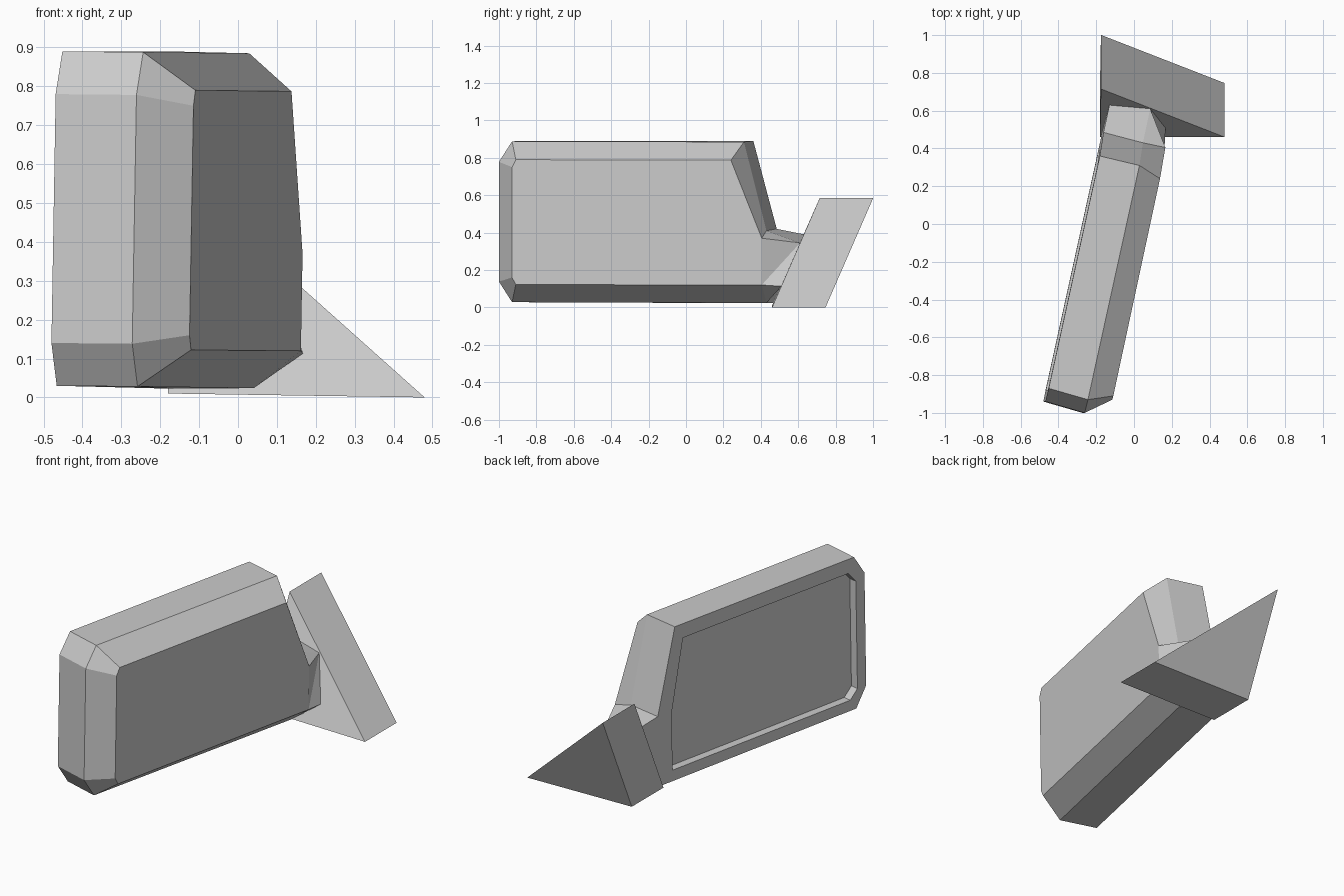
import bpy, bmesh

if "Cube" in bpy.data.objects:
    bpy.data.objects.remove(bpy.data.objects["Cube"])


def make_object(name, verts, faces):
    bm = bmesh.new()
    vs = [bm.verts.new(v) for v in verts]
    for f in faces:
        bm.faces.new([vs[i] for i in f])
    bmesh.ops.recalc_face_normals(bm, faces=bm.faces)
    mesh = bpy.data.meshes.new(name)
    bm.to_mesh(mesh)
    bm.free()
    ob = bpy.data.objects.new(name, mesh)
    bpy.context.collection.objects.link(ob)
    return ob


def ring(profile, x0, slope=0.22):
    """Place a (y, z) outline on a slanted plane; x0 is the x at y = 0."""
    return [(x0 + slope * y + 0.017 * (z - 0.14), y, z) for y, z in profile]


# Housing outlines: open glass side, widest middle, smaller back panel
rim = ring([(-.87, .03), (-.94, .14), (-.94, .78), (-.87, .89),
            (.36, .89), (.485, .42), (.635, .39), (.55, .022)], -.273)
middle = ring([(-.93, .028), (-1, .138), (-1, .778), (-.93, .888),
               (.31, .885), (.43, .41), (.61, .345), (.43, .024)], -.052)
panel = ring([(-.91, .122), (-.93, .16), (-.93, .75), (-.91, .79),
              (.24, .787), (.405, .37), (.405, .12)], .075, .215)
neck_low = [(.167, .51, .113)]

# Glass recess opening and floor
opening = ring([(-.83, .09), (-.88, .14), (-.88, .75), (-.83, .81),
                (.305, .81), (.39, .41), (.39, .085)], -.273)
glass = [(x + .045, y - .01, z) for x, y, z in opening]

A, B, C, D, G, H = 0, 8, 16, 23, 24, 31   # start index of each ring
faces = [(A + i, A + (i + 1) % 8, B + (i + 1) % 8, B + i) for i in range(8)]
faces += [(B + i, B + i + 1, C + i + 1, C + i) for i in range(5)]
# Neck facets that reach into the mount
faces += [(B + 5, B + 6, C + 5), (C + 5, B + 6, C + 6), (C + 6, B + 6, D),
          (D, B + 6, B + 7), (C + 6, D, B + 7), (C + 6, B + 7, B, C)]
faces += [tuple(range(C, C + 7))]
# Rim around the glass, recess walls and glass
faces += [(A + i, A + i + 1, G + i + 1, G + i) for i in range(5)]
faces += [(A + 5, A + 6, G + 5), (A + 6, A + 7, G + 6, G + 5), (A + 7, A, G, G + 6)]
faces += [(G + i, G + (i + 1) % 7, H + (i + 1) % 7, H + i) for i in range(7)]
faces += [tuple(range(H, H + 7))]
make_object("mirror_housing", rim + middle + panel + neck_low + opening + glass, faces)

# Triangular mount: a sloping triangle extruded backwards
tri = [(-.18, .46, .01), (.48, .46, 0), (-.175, .715, .585)]
back = [(x, y + .286, z) for x, y, z in tri]
sides = [(i, (i + 1) % 3, (i + 1) % 3 + 3, i + 3) for i in range(3)]
make_object("door_mount", tri + back, [(0, 1, 2), (3, 4, 5)] + sides)
